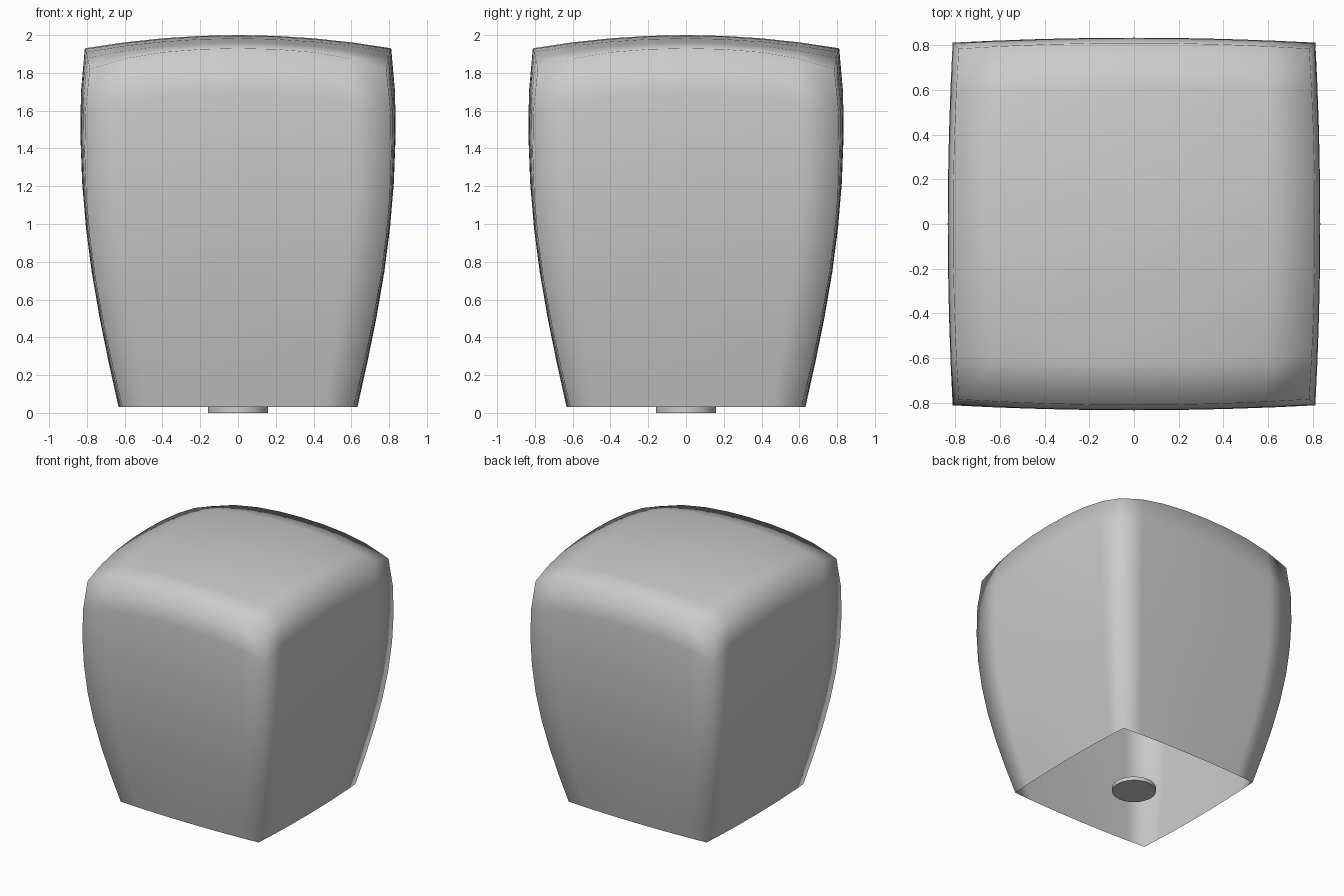
import bpy, bmesh

if "Cube" in bpy.data.objects:
    bpy.data.objects.remove(bpy.data.objects["Cube"])

RIM_Z = 0.03
# half-width at the middle of a side, from rim to top edge (t, half width)
PROFILE = [(0, .632), (.125, .685), (.25, .733), (.375, .774), (.5, .805),
           (.625, .825), (.75, .834), (.875, .832), (1, .811)]


def half_width(t):
    for (t0, w0), (t1, w1) in zip(PROFILE, PROFILE[1:]):
        if t <= t1 + 1e-6:
            return w0 + (w1 - w0) * (t - t0) / (t1 - t0)
    return PROFILE[-1][1]


def finish(bm, name):
    mesh = bpy.data.meshes.new(name)
    bm.to_mesh(mesh)
    bm.free()
    obj = bpy.data.objects.new(name, mesh)
    bpy.context.collection.objects.link(obj)
    return obj


# Shade: gridded cube, open below, pushed into a bulging tapered shell
bm = bmesh.new()
bmesh.ops.create_cube(bm, size=2)
bmesh.ops.subdivide_edges(bm, edges=bm.edges[:], cuts=7, use_grid_fill=True)
bottom = [f for f in bm.faces if f.calc_center_median().z < -0.999]
bmesh.ops.delete(bm, geom=bottom, context='FACES')
for v in bm.verts:
    a, b, c = v.co
    t = (c + 1) / 2
    bow = 0.02 + 0.006 * t ** 4
    corner = half_width(t) - bow
    top = 2 - 0.07 * (a * a + b * b) - 0.04 * (a * b) ** 4
    v.co = (a * (corner + bow * (1 - b * b)),
            b * (corner + bow * (1 - a * a)),
            RIM_Z + t * (top - RIM_Z))
for f in bm.faces:
    f.smooth = True
finish(bm, "shade")

# Small round disc in the middle of the opening
bpy.ops.mesh.primitive_cylinder_add(vertices=32, radius=0.16, depth=0.03,
                                    location=(0, 0, 0.015))
disc = bpy.context.object
disc.name = "light_disc"
bpy.ops.object.shade_smooth_by_angle()
